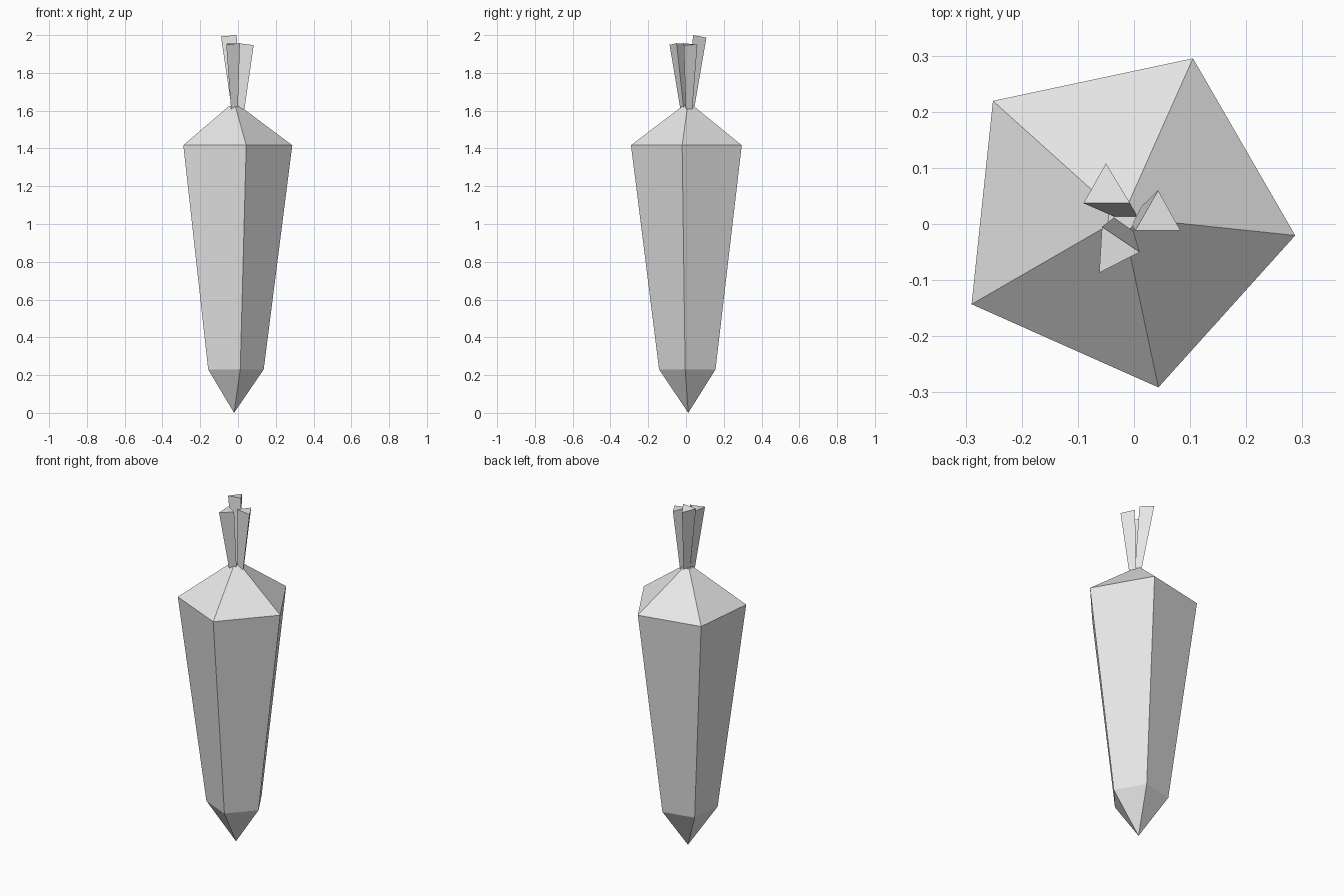
import bpy, bmesh
from math import cos, sin, radians
from mathutils import Vector

cube = bpy.data.objects.get("Cube")
if cube:
    bpy.data.objects.remove(cube, do_unlink=True)

grey = bpy.data.materials.new("plain_grey")
grey.use_nodes = True
grey.diffuse_color = (0.8, 0.8, 0.8, 1)
grey.node_tree.nodes["Principled BSDF"].inputs["Base Color"].default_value = (0.8, 0.8, 0.8, 1)


def loft(name, rings):
    """Closed flat-shaded solid through rings of equal length; a one-point ring is a tip."""
    bm = bmesh.new()
    loops = [[bm.verts.new(p) for p in ring] for ring in rings]
    for low, high in zip(loops, loops[1:]):
        n = len(high)
        for i in range(n):
            j = (i + 1) % n
            if len(low) == 1:
                bm.faces.new((low[0], high[j], high[i]))
            else:
                bm.faces.new((low[i], low[j], high[j], high[i]))
    for loop in (loops[0], loops[-1]):
        if len(loop) > 2:
            bm.faces.new(loop)
    bmesh.ops.recalc_face_normals(bm, faces=bm.faces)
    mesh = bpy.data.meshes.new(name)
    bm.to_mesh(mesh)
    bm.free()
    mesh.materials.append(grey)
    obj = bpy.data.objects.new(name, mesh)
    bpy.context.collection.objects.link(obj)


# Five-sided tapered root with a pointed tip
axis = Vector((-0.021, 0.012, 0))


def pentagon(radius, z):
    angles = [radians(66 + 72 * i) for i in range(5)]
    return [axis + Vector((radius * cos(a), radius * sin(a), z)) for a in angles]


loft("root", [[axis], pentagon(0.158, 0.23), pentagon(0.31, 1.417), pentagon(0.03, 1.625)])


# Three-sided stalks that flare upwards and lean outwards
def stalk(name, base, base_z, top, top_z):
    loft(name, [[(x, y, base_z) for x, y in base],
                [(x, y, z) for (x, y), z in zip(top, top_z)]])


stalk("back_stalk",
      [(-0.015, 0.045), (-0.035, 0.013), (0.005, 0.013)], 1.62,
      [(-0.05, 0.108), (-0.09, 0.037), (-0.007, 0.037)], (1.987, 1.993, 2.0))
stalk("left_stalk",
      [(0.015, 0.033), (-0.004, -0.001), (0.034, -0.001)], 1.608,
      [(0.043, 0.06), (0.002, -0.012), (0.083, -0.012)], (1.95, 1.957, 1.947))
stalk("right_stalk",
      [(-0.035, 0.012), (-0.037, -0.03), (-0.001, -0.012)], 1.61,
      [(-0.057, -0.005), (-0.062, -0.087), (0.01, -0.05)], (1.955, 1.949, 1.957))
